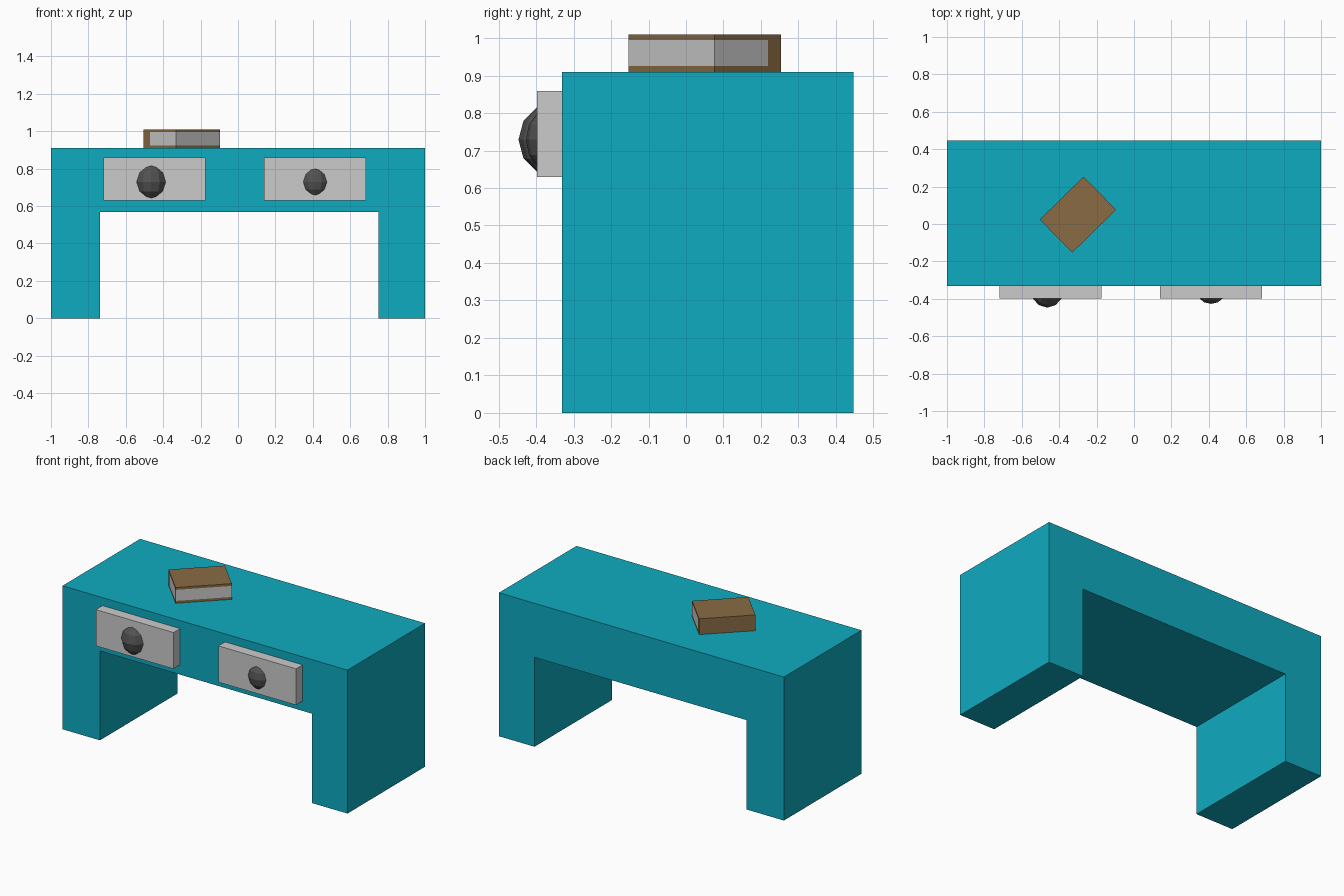
import bpy, bmesh
from math import radians
from mathutils import Matrix

if "Cube" in bpy.data.objects:
    bpy.data.objects.remove(bpy.data.objects["Cube"])


def material(name, rgb):
    m = bpy.data.materials.new(name)
    m.diffuse_color = (*rgb, 1)
    m.use_nodes = True
    m.node_tree.nodes["Principled BSDF"].inputs["Base Color"].default_value = m.diffuse_color
    return m


def add_object(name, bm, mat=None):
    bmesh.ops.recalc_face_normals(bm, faces=bm.faces)
    me = bpy.data.meshes.new(name)
    bm.to_mesh(me)
    bm.free()
    ob = bpy.data.objects.new(name, me)
    bpy.context.collection.objects.link(ob)
    if mat:
        me.materials.append(mat)
    return ob


def box(name, x0, x1, y0, y1, z0, z1, mat=None):
    bm = bmesh.new()
    bmesh.ops.create_cube(bm, size=1)
    bmesh.ops.scale(bm, vec=(x1 - x0, y1 - y0, z1 - z0), verts=bm.verts)
    bmesh.ops.translate(bm, vec=((x0 + x1) / 2, (y0 + y1) / 2, (z0 + z1) / 2), verts=bm.verts)
    return add_object(name, bm, mat)


def prism(name, points, offset, mat=None):
    bm = bmesh.new()
    face = bm.faces.new([bm.verts.new(p) for p in points])
    ext = bmesh.ops.extrude_face_region(bm, geom=[face], use_keep_orig=True)
    verts = [g for g in ext["geom"] if isinstance(g, bmesh.types.BMVert)]
    bmesh.ops.translate(bm, vec=offset, verts=verts)
    return add_object(name, bm, mat)


def knob(name, location, radii, mat):
    bm = bmesh.new()
    bmesh.ops.create_uvsphere(bm, u_segments=12, v_segments=6, radius=1)
    bmesh.ops.scale(bm, vec=radii, verts=bm.verts)
    bmesh.ops.translate(bm, vec=location, verts=bm.verts)
    return add_object(name, bm, mat)


teal = material("teal paint", (0.0045, 0.406, 0.53))
brown = material("brown cover", (0.253, 0.147, 0.057))
dark = material("dark metal", (0.084, 0.084, 0.084))

# Desk body: arch profile extruded front to back
FRONT, BACK = -0.331, 0.447
arch = [(-1, 0), (-0.737, 0), (-0.737, 0.567), (0.75, 0.567),
        (0.75, 0), (1, 0), (1, 0.91), (-1, 0.91)]
prism("desk_body", [(x, FRONT, z) for x, z in arch], (0, BACK - FRONT, 0), teal)

# Drawer fronts and their knobs
for side, x0 in (("left", -0.72), ("right", 0.14)):
    box(side + "_drawer", x0, x0 + 0.545, -0.397, FRONT + 0.01, 0.629, 0.859)
knob("left_knob", (-0.464, -0.347, 0.729), (0.09, 0.1, 0.1), dark)
knob("right_knob", (0.412, -0.367, 0.729), (0.073, 0.06, 0.0815), dark)

# Book: C-shaped cover with a page block, turned on the desk top
HL, HW = 0.164, 0.124
SPINE, THICK, COVER = 0.076, 0.1, 0.015
profile = [(-HW, 0), (HW, 0), (HW, THICK), (-HW, THICK), (-HW, THICK - COVER),
           (SPINE, THICK - COVER), (SPINE, COVER), (-HW, COVER)]
cover = prism("book_cover", [(-HL, y, z) for y, z in profile], (2 * HL, 0, 0), brown)
pages = box("book_pages", -HL, HL, -HW, SPINE, COVER, THICK - COVER)
for part in (cover, pages):
    part.matrix_world = (Matrix.Translation((-0.3, 0.05, 0.91))
                         @ Matrix.Rotation(radians(44.4), 4, 'Z'))
